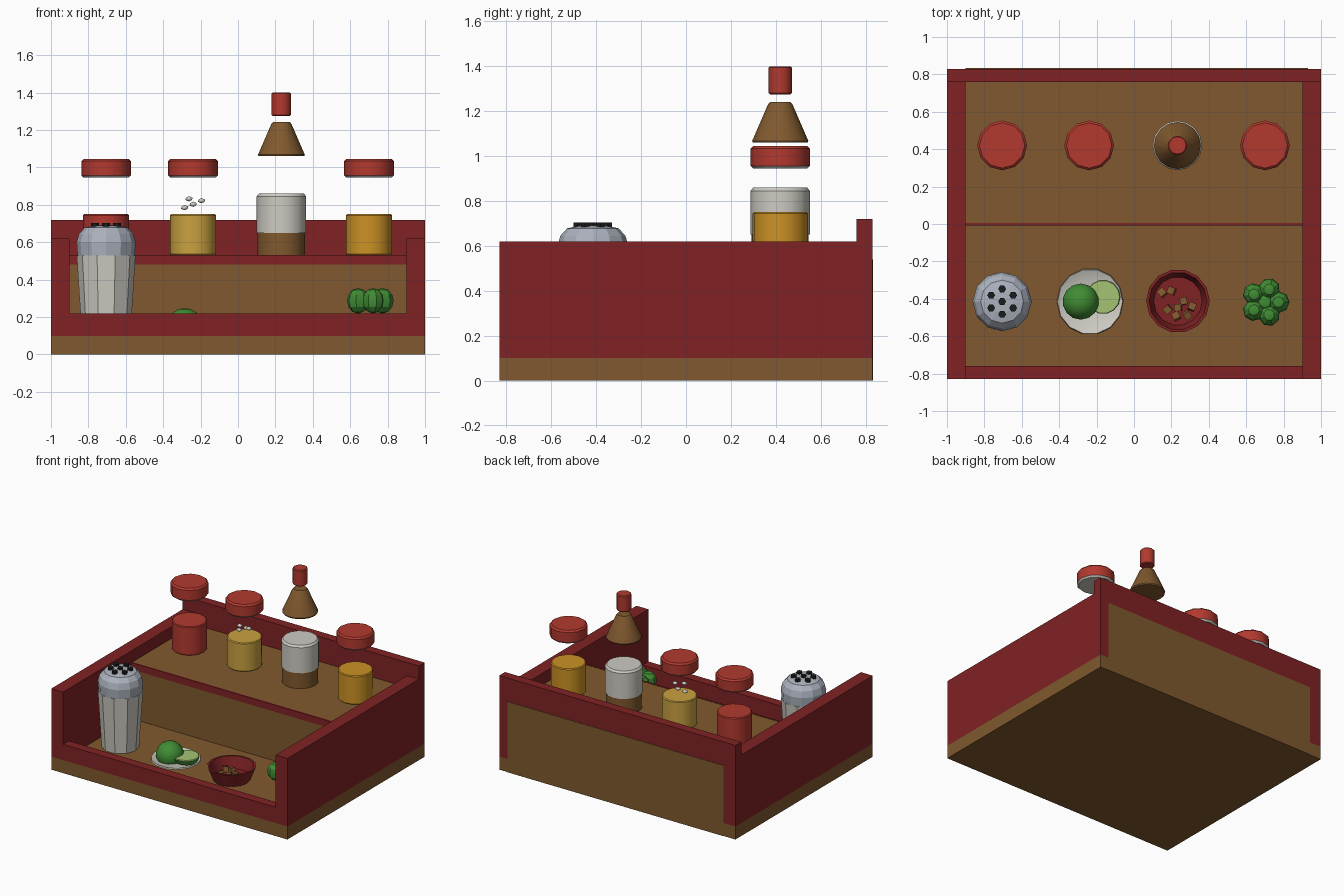
import bpy, bmesh, math, random
from mathutils import Matrix, Vector

cube = bpy.data.objects.get("Cube")
if cube:
    bpy.data.objects.remove(cube, do_unlink=True)


def material(name, rgb):
    """Flat colour given as 0-255 sRGB, stored as linear."""
    lin = [((c / 255 + 0.055) / 1.055) ** 2.4 for c in rgb] + [1.0]
    m = bpy.data.materials.new(name)
    m.use_nodes = True
    m.diffuse_color = lin
    node = next(n for n in m.node_tree.nodes if n.type == 'BSDF_PRINCIPLED')
    node.inputs["Base Color"].default_value = lin
    return m


DARK_RED = material("dark_red_paint", (128, 34, 36))
WOOD = material("brown_wood", (128, 89, 46))
RED = material("bright_red", (178, 57, 47))
WHITE = material("off_white", (205, 203, 194))
METAL = material("blue_grey_metal", (172, 178, 190))
GOLD = material("pale_gold", (201, 161, 64))
ORANGE = material("amber", (204, 146, 36))
GREEN = material("leaf_green", (64, 140, 52))
LIME = material("pale_lime", (165, 196, 115))
BLACK = material("black", (28, 28, 28))


def finish(name, bm, mats, loc=(0, 0, 0), smooth=None):
    bmesh.ops.recalc_face_normals(bm, faces=bm.faces)
    me = bpy.data.meshes.new(name)
    bm.to_mesh(me)
    bm.free()
    for m in mats:
        me.materials.append(m)
    ob = bpy.data.objects.new(name, me)
    ob.location = loc
    bpy.context.collection.objects.link(ob)
    if smooth:
        bpy.ops.object.select_all(action='DESELECT')
        ob.select_set(True)
        bpy.context.view_layer.objects.active = ob
        bpy.ops.object.shade_smooth_by_angle(angle=math.radians(smooth))
    return ob


def box(name, x, y, z, mat):
    bm = bmesh.new()
    size = Vector((x[1] - x[0], y[1] - y[0], z[1] - z[0]))
    mid = Vector((sum(x), sum(y), sum(z))) / 2
    bmesh.ops.create_cube(bm, size=1, matrix=Matrix.Translation(mid) @ Matrix.Diagonal(size.to_4d()))
    return finish(name, bm, [mat])


def lathe(name, xy, profile, mats, sides=12, rule=None, smooth=35):
    """Spin (radius, height) points; rule maps a face centre to a material slot."""
    bm = bmesh.new()
    rings = []
    for r, z in profile:
        count = sides if r > 0 else 1
        rings.append([bm.verts.new((r * math.cos(math.tau * i / sides),
                                    r * math.sin(math.tau * i / sides), z)) for i in range(count)])
    for a, b in zip(rings, rings[1:]):
        for i in range(sides):
            j = (i + 1) % sides
            corners = [a[i % len(a)], a[j % len(a)], b[j % len(b)], b[i % len(b)]]
            bm.faces.new(list(dict.fromkeys(corners)))
    if rule:
        for f in bm.faces:
            f.material_index = rule(f.calc_center_median())
    return finish(name, bm, mats, (xy[0], xy[1], 0), smooth)


def drum(r, z0, z1, soft=0.012):
    """Profile of a cylinder with softened rims."""
    return [(0, z0), (r - soft, z0), (r, z0 + soft), (r, z1 - soft), (r - soft, z1), (0, z1)]


# Stepped tray
box("base_board", (-1, 1), (-.83, .83), (0, .1), WOOD)
for side, s in (("left", 1), ("right", -1)):
    box(side + "_wall", sorted((.9 * s, s)), (-.83, .76), (.1, .62), DARK_RED)
box("back_wall", (-1, 1), (.76, .83), (.1, .72), DARK_RED)
box("front_lip", (-.9, .9), (-.83, -.76), (.1, .22), DARK_RED)
box("raised_shelf", (-.9, .9), (0, .76), (.1, .53), WOOD)
box("back_panel", (-.9, .93), (.825, .833), (0, .54), WOOD)
box("shelf_trim", (-.9, .9), (-.007, .006), (.48, .532), DARK_RED)

# Back row: jars with lids hovering above
ROW = .42
for name, x, mat in (("red", -.705, RED), ("gold", -.24, GOLD), ("amber", .7, ORANGE)):
    lathe(name + "_jar", (x, ROW), drum(.123, .53, .75, .006), [mat], 16)
    lathe(name + "_jar_lid", (x, ROW), drum(.133, .945, 1.045), [RED, WHITE], 12,
          lambda c: 1 if c.z < .957 else 0)

# Half-filled bottle with its separate cone and stopper
lathe("bottle", (.232, ROW),
      [(0, .53), (.127, .53), (.127, .65), (.132, .65), (.132, .845), (.12, .86), (0, .86)],
      [WHITE, WOOD], 16, lambda c: 1 if c.z < .645 else 0)
lathe("bottle_cone", (.232, ROW),
      [(0, 1.06), (.122, 1.06), (.125, 1.068), (.054, 1.232), (.045, 1.242), (0, 1.242)], [WOOD], 16)
lathe("bottle_stopper", (.232, ROW), drum(.052, 1.275, 1.4, .006), [RED], 12)

# Grains above the gold jar
for i, (dx, dy, z) in enumerate([(-.045, 0, .785), (0, .02, .803), (.045, -.01, .822), (-.022, -.025, .832)]):
    bm = bmesh.new()
    bmesh.ops.create_icosphere(bm, subdivisions=1, radius=1,
                               matrix=Matrix.Diagonal((.022, .018, .014, 1)))
    finish("grain_%d" % (i + 1), bm, [WHITE], (-.24 + dx, ROW + dy, z), 50)

# Shaker with a faceted body, a domed top and holes
FRONT = -.415
SHAKER = (-.705, FRONT)
lathe("shaker_body", SHAKER, [(0, .1), (.13, .1), (.157, .53), (0, .53)], [WHITE], 10, smooth=None)
lathe("shaker_top", SHAKER, [(0, .53), (.153, .53), (.158, .6), (.145, .645), (.115, .678), (.06, .69), (0, .692)],
      [METAL], 12, smooth=None)
for i in range(7):
    r, a = (0, 0) if i == 6 else (.068, math.tau * i / 6 + math.pi / 6)
    spot = (SHAKER[0] + r * math.cos(a), SHAKER[1] + r * math.sin(a))
    lathe("shaker_hole_%d" % (i + 1), spot, [(0, .68), (.021, .68), (.021, .704), (0, .704)], [BLACK], 6, smooth=None)

# Plate with a whole lime and a slice
lathe("plate", (-.235, FRONT), [(0, .1), (.12, .1), (.178, .128), (.174, .138), (.12, .115), (0, .115)], [WHITE], 14)
bm = bmesh.new()
bmesh.ops.create_uvsphere(bm, u_segments=14, v_segments=9, radius=.098)
finish("whole_lime", bm, [GREEN], (-.285, FRONT, .15), 40)
lathe("lime_slice", (-.165, -.39), [(0, .125), (.08, .125), (.092, .16), (.088, .166), (0, .166)],
      [LIME, GREEN], 14, lambda c: 1 if c.z < .15 else 0)

# Bowl of small cubes
BOWL = (.235, -.412)
lathe("bowl", BOWL, [(0, .1), (.13, .1), (.17, .205), (.155, .205), (.13, .118), (0, .118)], [DARK_RED], 14)
random.seed(4)
for i, (dx, dy) in enumerate([(-.085, .045), (-.035, .055), (.03, 0), (.075, -.03),
                              (-.055, -.045), (0, -.035), (-.01, -.08), (.05, -.075)]):
    bm = bmesh.new()
    bmesh.ops.create_cube(bm, size=.038, matrix=Matrix.Rotation(random.uniform(0, 3), 4, 'Z')
                          @ Matrix.Rotation(random.uniform(-.3, .3), 4, 'X'))
    finish("crouton_%d" % (i + 1), bm, [WOOD], (BOWL[0] + dx, BOWL[1] + dy, .137))

# Five-lobed green pepper
bm = bmesh.new()
for i in range(5):
    a = math.tau * i / 5
    place = Matrix.Rotation(a, 4, 'Z') @ Matrix.Translation((.072, 0, 0)) @ Matrix.Diagonal((.06, .058, .068, 1))
    bmesh.ops.create_uvsphere(bm, u_segments=8, v_segments=6, radius=1, matrix=place)
bmesh.ops.create_uvsphere(bm, u_segments=8, v_segments=6, radius=.055)
finish("green_pepper", bm, [GREEN], (.7, -.418, .287), 25)
